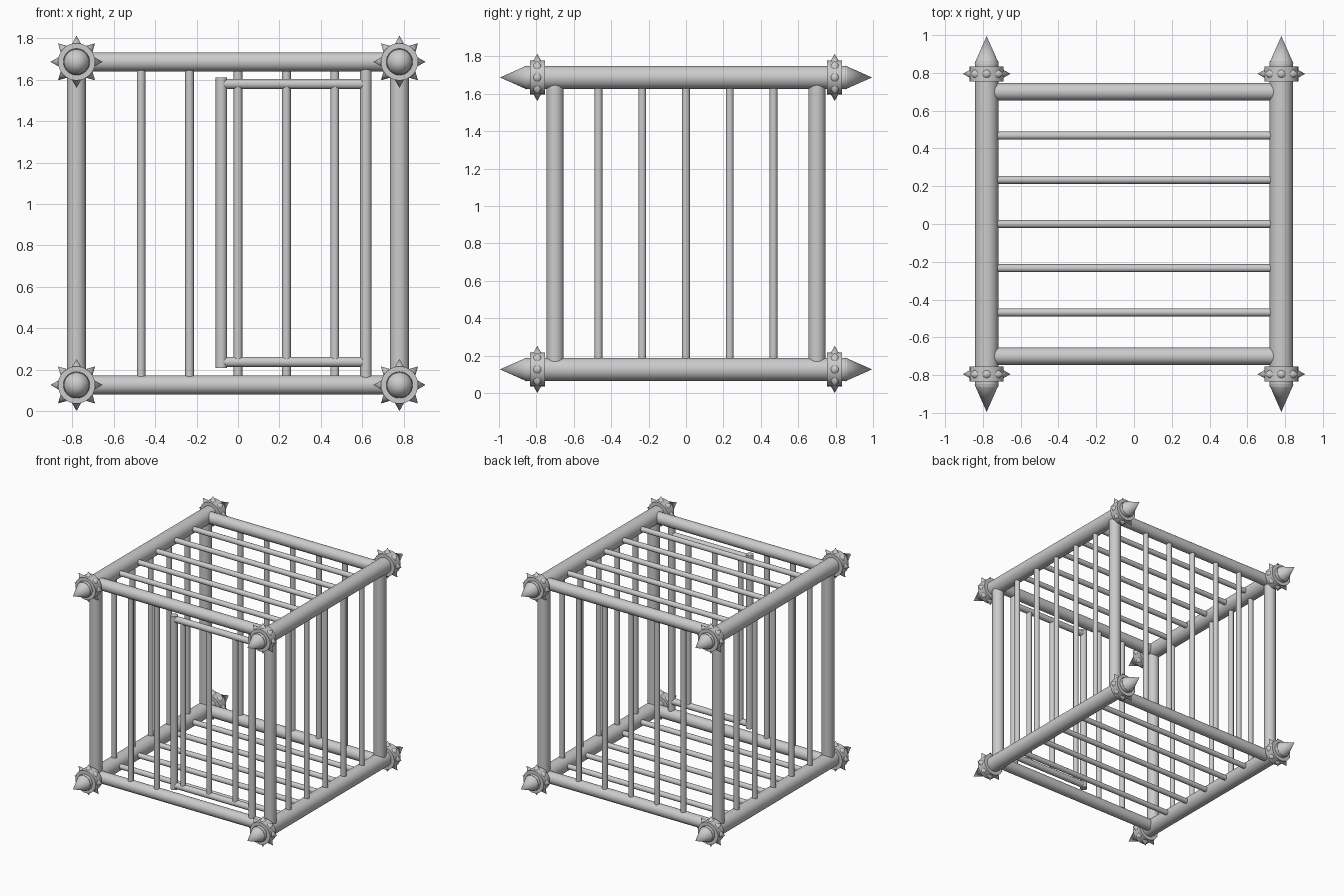
import bpy
from math import pi, cos, sin
from mathutils import Vector

if "Cube" in bpy.data.objects:
    bpy.data.objects.remove(bpy.data.objects["Cube"])

X, Y, Z0, Z1 = 0.78, 0.70, 0.126, 1.687   # frame centre lines
STEPS = [-0.468, -0.234, 0.0, 0.234, 0.468]
THIN, THICK, BEAM = 0.021, 0.046, 0.062


def rod(name, a, b, r, r2=None, sides=32):
    """Cylinder (or cone) running from a to b."""
    a, b = Vector(a), Vector(b)
    d = b - a
    rot = d.to_track_quat('Z', 'Y').to_euler()
    bpy.ops.mesh.primitive_cone_add(vertices=sides, radius1=r, radius2=r if r2 is None else r2,
                                    depth=d.length, location=(a + b) / 2, rotation=rot)
    ob = bpy.context.object
    ob.name = name
    bpy.ops.object.shade_smooth_by_angle(angle=pi / 5)
    return ob


for z in (Z0, Z1):
    level = "floor" if z == Z0 else "roof"
    for sx in (-1, 1):
        # heavy side beams
        rod(level + "_side_beam", (sx * X, -0.86, z), (sx * X, 0.86, z), BEAM)
        for sy in (-1, 1):
            # pointed end, collar and its ring of studs
            rod("beam_point", (sx * X, sy * 0.85, z), (sx * X, sy * 0.995, z), 0.064, 0)
            rod("collar", (sx * X, sy * 0.755, z), (sx * X, sy * 0.835, z), 0.09)
            for i in range(8):
                a = i * pi / 4
                d = Vector((cos(a), 0, sin(a)))
                c = Vector((sx * X, sy * 0.795, z))
                rod("collar_spike", c + d * 0.078, c + d * 0.126, 0.027, 0, 16)
    # front and back beams
    for sy in (-1, 1):
        rod(level + "_cross_beam", (-X, sy * Y, z), (X, sy * Y, z), THICK)
    # floor and roof bars
    for y in STEPS:
        rod(level + "_bar", (-X, y, z), (X, y, z), THIN, sides=20)

for sx in (-1, 1):
    # corner posts
    for sy in (-1, 1):
        rod("corner_post", (sx * X, sy * Y, Z0), (sx * X, sy * Y, Z1), THICK)
    # side wall bars
    for y in STEPS:
        rod("side_bar", (sx * X, y, Z0), (sx * X, y, Z1), THIN, sides=20)

# back wall bars and fixed front bars
for x in STEPS:
    rod("back_bar", (x, Y, Z0), (x, Y, Z1), THIN, sides=20)
for x in STEPS[:2]:
    rod("front_bar", (x, -Y, Z0), (x, -Y, Z1), THIN, sides=20)

# door: hinge post, latch post, rails and bars
rod("door_hinge_post", (0.618, -Y, Z0), (0.618, -Y, Z1), 0.028)
rod("door_latch_post", (-0.08, -Y, 0.207), (-0.08, -Y, 1.61), 0.028)
for z in (0.237, 1.58):
    rod("door_rail", (-0.08, -Y, z), (0.618, -Y, z), 0.025)
for x in STEPS[2:]:
    rod("door_bar", (x, -Y, 0.237), (x, -Y, 1.58), THIN, sides=20)
